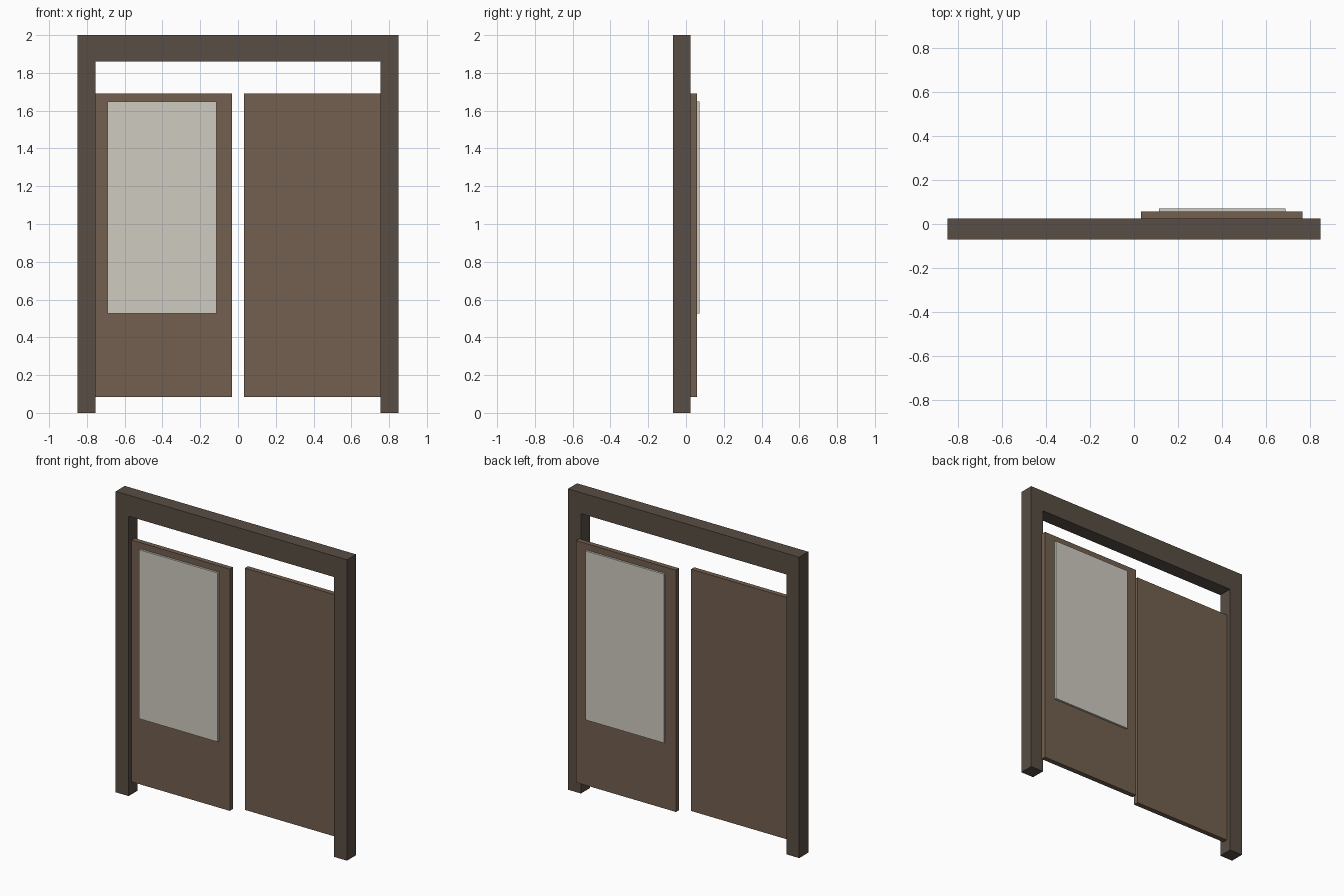
import bpy
import bmesh

if "Cube" in bpy.data.objects:
    bpy.data.objects.remove(bpy.data.objects["Cube"])


def material(name, rgb):
    m = bpy.data.materials.new(name)
    m.diffuse_color = (*rgb, 1)
    m.use_nodes = True
    m.node_tree.nodes["Principled BSDF"].inputs["Base Color"].default_value = m.diffuse_color
    return m


def extrude_profile(name, points, y0, y1, mat):
    """Solid made from an XZ outline pushed from y0 to y1."""
    bm = bmesh.new()
    face = bm.faces.new([bm.verts.new((x, y0, z)) for x, z in points])
    new = bmesh.ops.extrude_face_region(bm, geom=[face])["geom"]
    verts = [g for g in new if isinstance(g, bmesh.types.BMVert)]
    bmesh.ops.translate(bm, verts=verts, vec=(0, y1 - y0, 0))
    bmesh.ops.recalc_face_normals(bm, faces=bm.faces)
    mesh = bpy.data.meshes.new(name)
    bm.to_mesh(mesh)
    bm.free()
    mesh.materials.append(mat)
    obj = bpy.data.objects.new(name, mesh)
    bpy.context.collection.objects.link(obj)
    return obj


def slab(name, x0, x1, z0, z1, y0, y1, mat):
    return extrude_profile(name, [(x0, z0), (x1, z0), (x1, z1), (x0, z1)], y0, y1, mat)


dark_wood = material("dark_wood", (0.098, 0.076, 0.058))
wood = material("wood", (0.17, 0.115, 0.08))
pane = material("pane", (0.62, 0.60, 0.53))

# Door frame: two jambs and a header in one outline
W, H, JAMB, HEAD = 0.85, 2.0, 0.755, 1.86
extrude_profile("door_frame",
                [(-W, 0), (-JAMB, 0), (-JAMB, HEAD), (JAMB, HEAD),
                 (JAMB, 0), (W, 0), (W, H), (-W, H)],
                -0.07, 0.025, dark_wood)

# Sliding panels: left one inside the frame with its pane in front,
# right one behind the frame with its pane at the back
THICK, PANE = 0.033, 0.0135
for side, label, y, facing in ((-1, "left", -0.0225, -1), (1, "right", 0.0415, 1)):
    xs = sorted((side * 0.033, side * 0.767))
    slab(label + "_door_panel", *xs, 0.083, 1.69, y - THICK / 2, y + THICK / 2, wood)
    xs = sorted((side * 0.113, side * 0.69))
    face = y + facing * THICK / 2
    ys = sorted((face, face + facing * PANE))
    slab(label + "_window_pane", *xs, 0.525, 1.648, *ys, pane)
